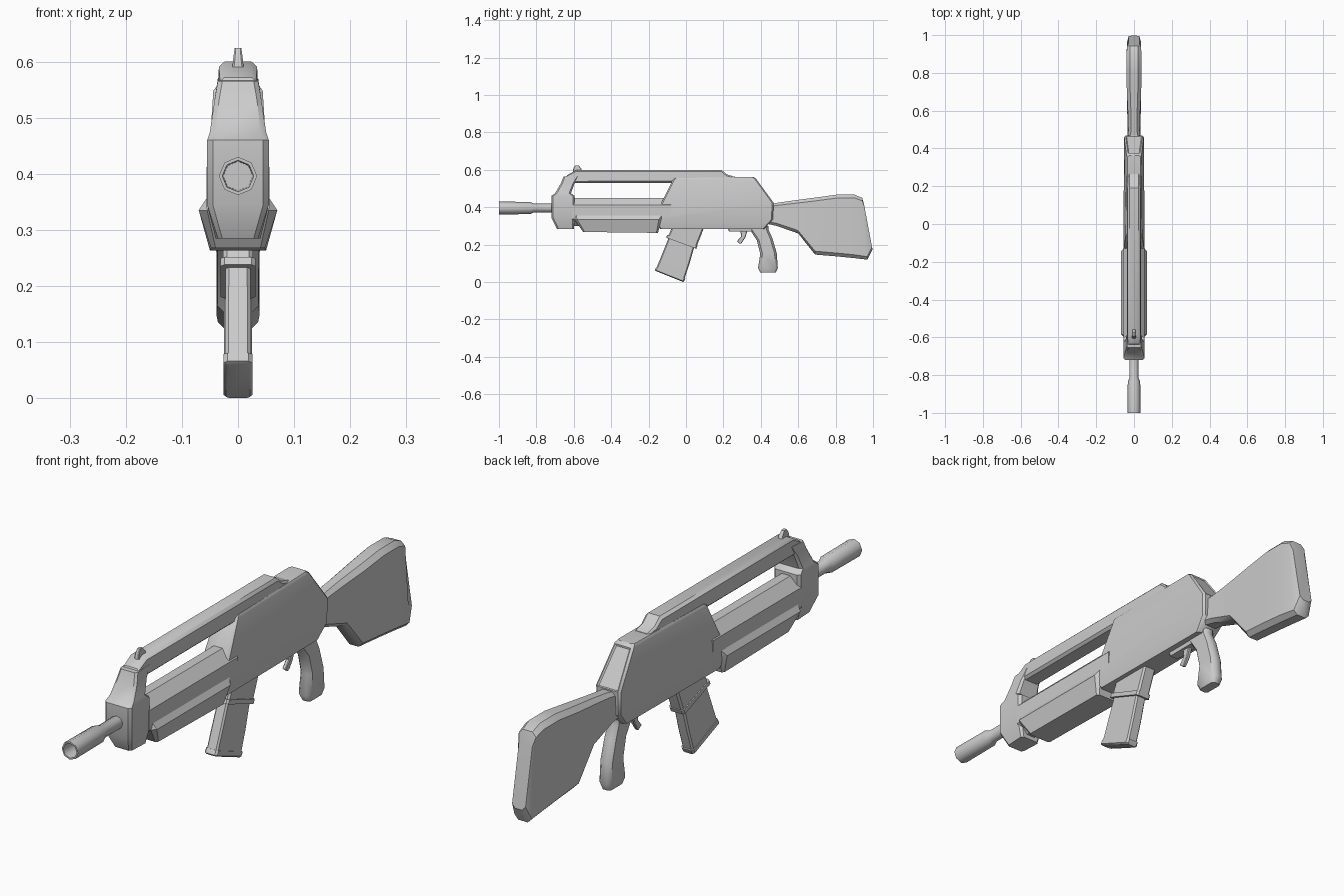
import bpy, bmesh, math
from mathutils import Vector


def finish(name, bm, angle=35):
    bmesh.ops.recalc_face_normals(bm, faces=bm.faces)
    me = bpy.data.meshes.new(name)
    bm.to_mesh(me)
    bm.free()
    ob = bpy.data.objects.new(name, me)
    bpy.context.collection.objects.link(ob)
    bpy.ops.object.select_all(action='DESELECT')
    bpy.context.view_layer.objects.active = ob
    ob.select_set(True)
    bpy.ops.object.shade_smooth_by_angle(angle=math.radians(angle))
    return ob


def skin(bm, loops, cap_start=True, cap_end=True):
    rings = [[bm.verts.new(p) for p in loop] for loop in loops]
    n = len(rings[0])
    for a, b in zip(rings, rings[1:]):
        for i in range(n):
            bm.faces.new((a[i], a[(i + 1) % n], b[(i + 1) % n], b[i]))
    if cap_start:
        bm.faces.new(rings[0])
    if cap_end:
        bm.faces.new(rings[-1])


def station(ya, za, yb, zb, wa, wb, c):
    """Chamfered rectangle spanning A to B in the side plane, wa/wb half widths."""
    a, b = Vector((0, ya, za)), Vector((0, yb, zb))
    d = (b - a).normalized() * c
    half = [(a, wa - c), (a + d, wa), (b - d, wb), (b, wb - c)]
    right = [p + Vector((w, 0, 0)) for p, w in half]
    left = [p - Vector((w, 0, 0)) for p, w in reversed(half)]
    return right + left


def loft(name, stations, angle=35, panel=None):
    bm = bmesh.new()
    skin(bm, [station(*s) for s in stations])
    if panel:
        bmesh.ops.recalc_face_normals(bm, faces=bm.faces)
        face = min(bm.faces, key=lambda f: (f.calc_center_median() - Vector(panel)).length)
        bmesh.ops.inset_region(bm, faces=[face], thickness=0.007, depth=-0.004)
    return finish(name, bm, angle)


# barrel and hollow muzzle, eight sided
bm = bmesh.new()
tube = [(-.62, .024), (-.815, .024), (-.835, .033), (-1, .034),
        (-1, .028), (-.9, .026)]
skin(bm, [[(r * math.sin(i * math.pi / 4), y, .396 + r * math.cos(i * math.pi / 4))
           for i in range(8)] for y, r in tube])
finish("barrel", bm, 50)

# front block rising into the top rail
loft("front_block", [
    (-.69, .285, -.60, .285, .036, .04, .008),
    (-.72, .345, -.595, .345, .055, .055, .01),
    (-.72, .46, -.595, .46, .055, .055, .01),
    (-.70, .475, -.615, .475, .050, .050, .01),
    (-.668, .53, -.595, .53, .042, .042, .008),
    (-.655, .565, -.57, .57, .036, .036, .008)])

# top rail with a ramped rear end
loft("top_rail", [
    (-.655, .53, -.635, .572, .035, .032, .008),
    (-.62, .53, -.585, .60, .037, .034, .010),
    (.19, .53, .19, .60, .037, .034, .010),
    (.215, .53, .22, .575, .036, .032, .008),
    (.27, .53, .265, .562, .034, .030, .006)])

# front sight
loft("front_sight", [
    (-.605, .59, -.555, .59, .010, .010, .003),
    (-.602, .61, -.56, .608, .008, .008, .003),
    (-.592, .624, -.575, .624, .006, .006, .002)])

# inner tube cover behind the front block
loft("tube_cover", [
    (-.61, .30, -.61, .45, .056, .056, .038),
    (-.08, .30, -.08, .45, .056, .056, .038)])

# lower handguard
loft("handguard", [
    (-.55, .268, -.15, .263, .048, .050, .008),
    (-.597, .335, -.13, .335, .070, .070, .015),
    (-.597, .356, -.12, .356, .056, .056, .010)])

# receiver with a rising side ridge and an inset rear panel
loft("receiver", [
    (-.14, .285, .42, .285, .046, .042, .008),
    (-.17, .33, .465, .335, .057, .050, .008),
    (-.17, .345, .468, .425, .057, .052, .008),
    (-.07, .548, .375, .552, .044, .040, .008),
    (-.06, .556, .362, .562, .038, .034, .008)],
    panel=(0, .42, .49))

# stock
loft("stock", [
    (.44, .31, .44, .415, .035, .035, .012),
    (.485, .30, .495, .425, .034, .030, .014),
    (.60, .26, .58, .437, .036, .032, .016),
    (.69, .147, .70, .453, .037, .038, .018),
    (.81, .137, .81, .468, .038, .040, .018),
    (.90, .128, .90, .468, .038, .040, .018),
    (.97, .12, .942, .450, .036, .036, .016),
    (.997, .175, .952, .415, .028, .028, .014)])

# curved pistol grip
loft("grip", [
    (.33, .30, .44, .30, .022, .022, .010),
    (.347, .272, .44, .28, .022, .022, .010),
    (.378, .225, .462, .235, .024, .024, .012),
    (.397, .15, .485, .155, .025, .025, .012),
    (.385, .075, .491, .075, .025, .025, .012),
    (.398, .05, .480, .05, .019, .019, .009)], 45)

# trigger plate and trigger
loft("trigger_plate", [
    (.23, .27, .36, .27, .018, .018, .004),
    (.22, .295, .37, .295, .022, .022, .004)])
loft("trigger", [
    (.29, .28, .33, .28, .008, .008, .003),
    (.295, .245, .318, .24, .008, .008, .003),
    (.272, .218, .302, .215, .007, .007, .003),
    (.285, .207, .294, .205, .005, .005, .002)])

# magazine well, collar, magazine and base lip, all tilted
loft("magazine_well", [
    (-.072, .30, .10, .30, .027, .027, .007),
    (-.098, .24, .055, .185, .027, .027, .007)])
loft("magazine_collar", [
    (-.100, .252, .062, .194, .031, .031, .007),
    (-.108, .238, .055, .178, .031, .031, .007)])
loft("magazine", [
    (-.09, .245, .045, .19, .022, .022, .006),
    (-.128, .15, .018, .095, .023, .023, .006),
    (-.157, .078, -.008, .018, .023, .023, .006)])
loft("magazine_base", [
    (-.158, .081, -.003, .018, .026, .026, .007),
    (-.167, .066, -.01, .004, .026, .026, .007),
    (-.163, .060, -.014, .000, .021, .021, .006)])
